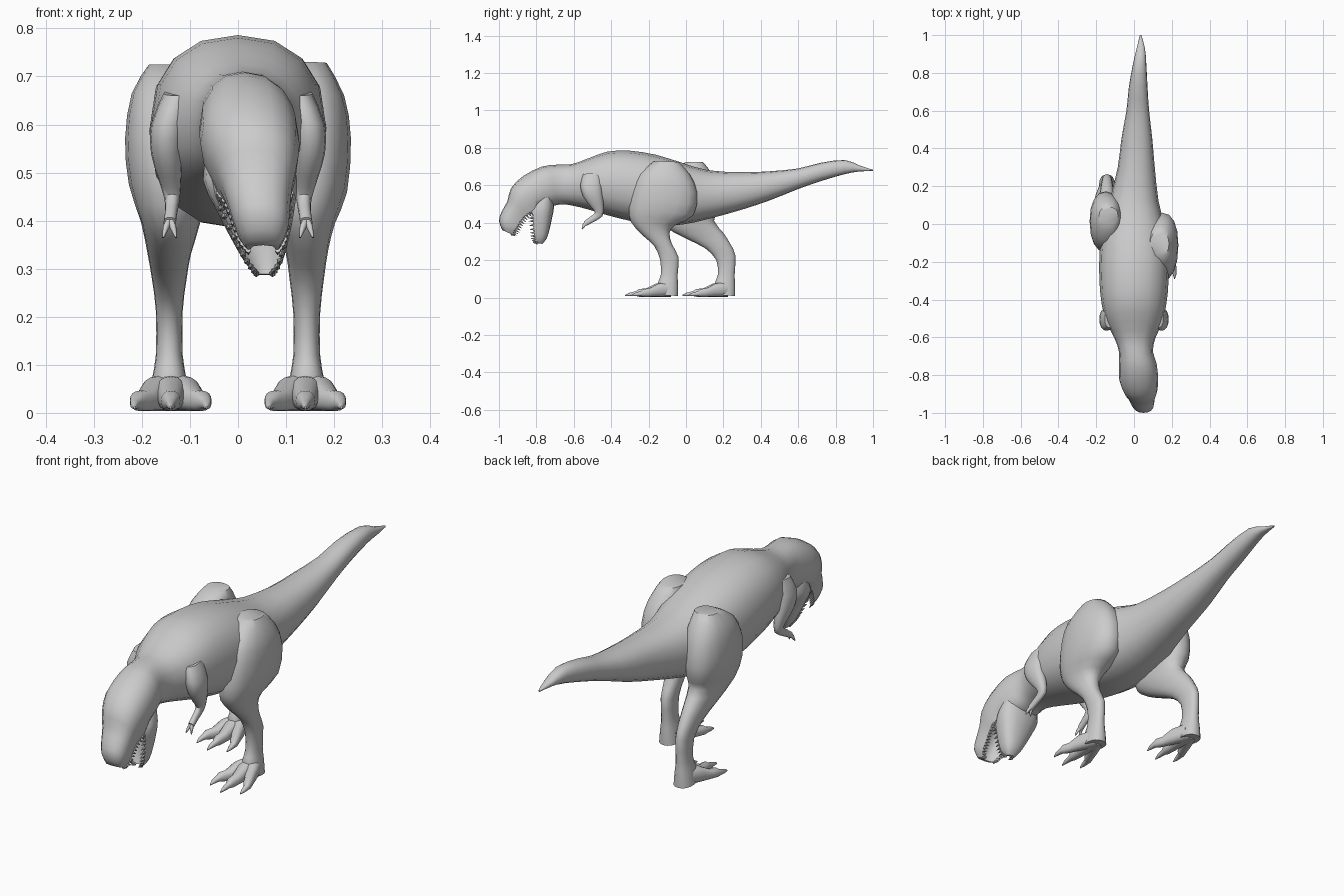
import bpy, bmesh, math
from mathutils import Vector, Matrix

N = 16
ROUND, TROUGH = [], []
for i in range(N):
    a = 2 * math.pi * i / N
    s, c = math.sin(a), math.cos(a)
    u = math.copysign(abs(s) ** 0.88, s) if abs(s) > 1e-6 else 0.0
    v = math.copysign(abs(c) ** 0.88, c) if abs(c) > 1e-6 else 0.0
    ROUND.append((u, v))
    # mouth section: lips at the edges, hollow palate in the middle
    k = min(i, N - i)
    su = 1 if s >= 0 else -1
    TROUGH.append({5: (0.95 * su, -0.6), 6: (0.85 * su, -1.0),
                   7: (0.55 * su, -0.2), 8: (0.0, 0.0)}.get(k, (u, v)))


def refine(rows, sub=2):
    """Catmull-Rom interpolation between section rows."""
    out = []
    for i in range(len(rows) - 1):
        p0, p1 = rows[max(i - 1, 0)], rows[i]
        p2, p3 = rows[i + 1], rows[min(i + 2, len(rows) - 1)]
        for j in range(sub):
            t = j / sub
            out.append([0.5 * (2 * b + (c - a) * t + (2 * a - 5 * b + 4 * c - d) * t * t
                               + (3 * b - a - 3 * c + d) * t ** 3)
                        for a, b, c, d in zip(p0, p1, p2, p3)])
    out.append(list(rows[-1]))
    return out


def section(row):
    """Row: y, z of one edge; y, z of the opposite edge; centre x; half width; hollow."""
    y1, z1, y2, z2, xc, hw = row[:6]
    d = min(max(row[6] if len(row) > 6 else 0, 0), 1)
    pts = []
    for (u, v), (tu, tv) in zip(ROUND, TROUGH):
        u, v = u + (tu - u) * d, v + (tv - v) * d
        pts.append(Vector((xc + max(hw, 0.002) * u,
                           (y1 + y2) / 2 + v * (y1 - y2) / 2,
                           (z1 + z2) / 2 + v * (z1 - z2) / 2)))
    return pts


def finish(name, bm, angle=50):
    bmesh.ops.recalc_face_normals(bm, faces=bm.faces)
    me = bpy.data.meshes.new(name)
    bm.to_mesh(me)
    bm.free()
    ob = bpy.data.objects.new(name, me)
    bpy.context.collection.objects.link(ob)
    bpy.ops.object.select_all(action='DESELECT')
    ob.select_set(True)
    bpy.context.view_layer.objects.active = ob
    bpy.ops.object.shade_smooth_by_angle(angle=math.radians(angle))
    return ob


def loft(name, rows, sub=2):
    bm = bmesh.new()
    rings = [[bm.verts.new(p) for p in section(r)] for r in refine(rows, sub)]
    for a, b in zip(rings, rings[1:]):
        for i in range(N):
            j = (i + 1) % N
            bm.faces.new((a[i], a[j], b[j], b[i]))
    bm.faces.new(rings[0])
    bm.faces.new(rings[-1])
    return finish(name, bm)


def teeth(name, rows, length):
    """A row of cones along both lips of a hollow loft."""
    bm = bmesh.new()
    for r in refine(rows, 3):
        if r[6] < 0.9:
            continue
        pts = section(r)
        d = (pts[8] - pts[0]).normalized()
        for k in (6, 10):
            m = (Matrix.Translation(pts[k] + d * (length * 0.35))
                 @ d.to_track_quat('Z', 'Y').to_matrix().to_4x4())
            bmesh.ops.create_cone(bm, cap_ends=True, segments=6, radius1=0.007,
                                  radius2=0.0005, depth=length, matrix=m)
    finish(name, bm)


# Trunk, tail and neck: y, top, bottom, centre x, half width
trunk = [(1.0, .683, .676, .035, .004), (.93, .705, .674, .036, .022),
         (.85, .735, .66, .03, .035), (.72, .72, .622, .022, .05),
         (.6, .69, .58, .02, .06), (.45, .675, .52, .015, .082),
         (.3, .67, .47, .012, .098), (.12, .68, .42, 0, .13),
         (-.02, .72, .39, 0, .165), (-.16, .763, .385, 0, .183),
         (-.3, .785, .41, 0, .183), (-.42, .78, .44, 0, .172),
         (-.52, .745, .47, .002, .148)]
body = [(y, t, y, b, x, w, 0) for y, t, b, x, w in trunk]

# Neck and skull, ending in the hollow upper jaw
skull = [(-.61, .713, -.6, .49, .005, .108, 0), (-.69, .71, -.66, .498, .01, .09, 0),
         (-.77, .70, -.71, .49, .02, .1, 0), (-.87, .65, -.78, .47, .025, .103, .2),
         (-.935, .585, -.83, .455, .035, .088, 1), (-.955, .515, -.865, .43, .04, .073, 1),
         (-.985, .46, -.89, .395, .045, .063, 1), (-1.0, .41, -.912, .36, .05, .054, 1),
         (-.982, .36, -.932, .338, .052, .036, 1)]
loft("body_and_upper_head", body + skull)
teeth("upper_teeth", skull[4:], 0.028)

# Lower jaw: back edge, then mouth edge
jaw = [(-.71, .56, -.79, .56, .022, .085, 0), (-.705, .49, -.825, .48, .025, .098, .5),
       (-.715, .43, -.82, .425, .035, .083, 1), (-.728, .37, -.815, .365, .045, .062, 1),
       (-.745, .315, -.808, .315, .053, .04, 1), (-.768, .287, -.796, .29, .055, .02, 1)]
loft("lower_jaw", jaw)
teeth("lower_teeth", jaw[2:], 0.026)

# Legs: front edge, back edge (one leg forward, one leg back); x offset and half width shared
widths = [(.135, .05), (.143, .078), (.15, .085), (.147, .08), (.14, .062),
          (.143, .045), (.143, .036), (.143, .028)]
forward = [(-.17, .73, -.04, .725), (-.25, .66, .02, .66), (-.285, .58, .06, .56),
           (-.305, .48, .04, .44), (-.295, .405, -.06, .385), (-.235, .335, -.088, .345),
           (-.17, .275, -.075, .285), (-.138, .2, -.04, .215)]
backward = [(0, .725, .09, .725), (-.09, .67, .14, .66), (-.14, .58, .17, .56),
            (-.15, .48, .17, .47), (-.12, .385, .15, .41), (0, .315, .2, .345),
            (.1, .265, .235, .29), (.162, .2, .264, .225)]
shank = [(-.135, .12, -.045, .12, .143, .028), (-.15, .08, -.042, .06, .143, .036),
         (-.15, .015, -.042, .008, .143, .042)]
toe = [(-.08, .085, .035), (-.16, .075, .032), (-.215, .048, .023), (-.25, .046, .02),
       (-.268, .034, .013), (-.3, .026, .009), (-.325, .014, .002)]

for side, label, edges, dy in ((1, "right", forward, 0), (-1, "left", backward, .305)):
    rows = [e + (side * x, w) for e, (x, w) in zip(edges, widths)]
    rows += [(a + dy, b, c + dy, d, side * x, w) for a, b, c, d, x, w in shank]
    loft(label + "_leg", rows)
    # Three toes fanned out, each ending in a claw
    for k, spread in enumerate((-.075, 0, .075)):
        reach = 1 if spread == 0 else .86
        foot = []
        for y, top, w in toe:
            t = (-.08 - y) / .245
            yy = -.08 + (y + .08) * reach + dy
            foot.append((yy, top, yy, 0.004 if t < .7 else 0.008,
                         side * .14 + spread * min(t * 1.25, 1), w))
        loft(f"{label}_toe_{k + 1}", foot, 1)

    # Small arm with two clawed fingers
    arm = [(-.55, .66, -.45, .67, .125, .03), (-.565, .6, -.45, .6, .145, .036),
           (-.55, .54, -.445, .54, .148, .033), (-.515, .49, -.44, .485, .142, .024),
           (-.487, .455, -.447, .435, .137, .016), (-.515, .43, -.492, .405, .139, .013),
           (-.545, .407, -.53, .385, .142, .013)]
    loft(label + "_arm", [r[:4] + (side * r[4], r[5]) for r in arm])
    for k, x in enumerate((.129, .156)):
        loft(f"{label}_finger_{k + 1}",
             [(-.535, .41, -.522, .39, side * .142, .008),
              (-.552, .392, -.538, .382, side * (x + .142) / 2, .007),
              (-.558, .366, -.554, .364, side * x, .002)], 1)
